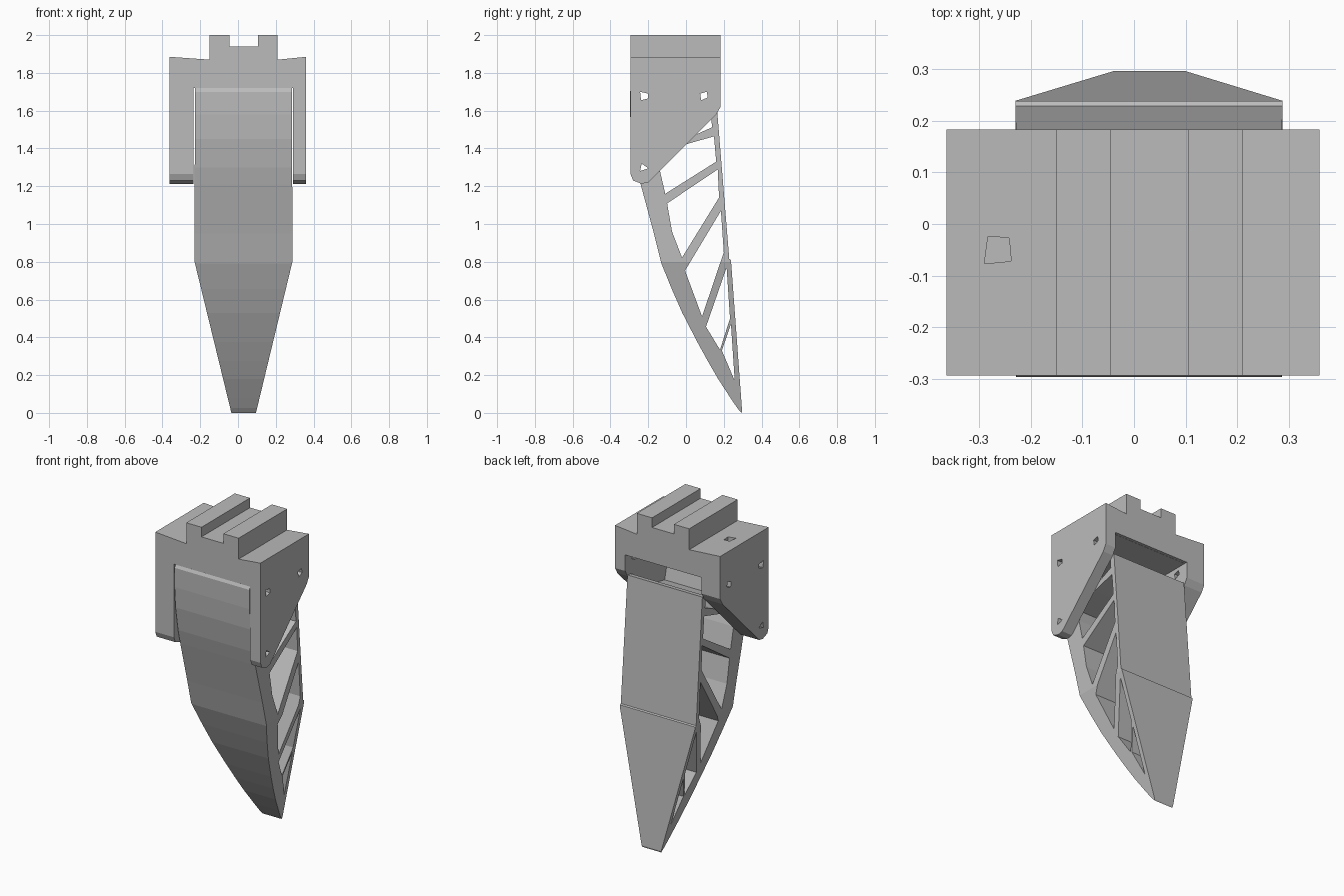
import bpy
import bmesh

cube = bpy.data.objects.get("Cube")
if cube:
    bpy.data.objects.remove(cube, do_unlink=True)

grey = bpy.data.materials.new("light grey plastic")
grey.use_nodes = True
colour = (0.5, 0.5, 0.5, 1)
grey.diffuse_color = colour
grey.node_tree.nodes["Principled BSDF"].inputs["Base Color"].default_value = colour


def prism(name, outline, axis, low, high):
    """Extrude an outline along an axis; outline is in the two other axes."""
    def place(point, t):
        co = list(point)
        co.insert(axis, t)
        return co
    bm = bmesh.new()
    face = bm.faces.new([bm.verts.new(place(p, low)) for p in outline])
    moved = bmesh.ops.extrude_face_region(bm, geom=[face])["geom"]
    shift = place((0, 0), high - low)
    bmesh.ops.translate(bm, vec=shift,
                        verts=[g for g in moved if isinstance(g, bmesh.types.BMVert)])
    bmesh.ops.recalc_face_normals(bm, faces=bm.faces)
    mesh = bpy.data.meshes.new(name)
    bm.to_mesh(mesh)
    bm.free()
    mesh.materials.append(grey)
    obj = bpy.data.objects.new(name, mesh)
    bpy.context.collection.objects.link(obj)
    return obj


def combine(obj, tools, operation):
    """Apply boolean tools to an object and remove them."""
    for tool in tools:
        mod = obj.modifiers.new("cut", "BOOLEAN")
        mod.operation = operation
        mod.solver = "EXACT"
        mod.object = tool
    graph = bpy.context.evaluated_depsgraph_get()
    mesh = bpy.data.meshes.new_from_object(obj.evaluated_get(graph))
    obj.modifiers.clear()
    obj.data = mesh
    for tool in tools:
        bpy.data.objects.remove(tool, do_unlink=True)


def bolt_holes():
    """Cutters for the three small cross holes."""
    holes = [
        [(-.243, 1.7), (-.2, 1.69), (-.2, 1.665), (-.238, 1.655)],
        [(.075, 1.69), (.11, 1.7), (.115, 1.67), (.08, 1.655)],
        [(-.243, 1.28), (-.2, 1.295), (-.235, 1.32)],
    ]
    return [prism("hole", h, 0, -1, 1) for h in holes]


# Bracket: U-shaped section with two rails on top
section = [(-.363, 1.2), (-.363, 1.885), (-.15, 1.87), (-.15, 2), (-.045, 2),
           (-.045, 1.94), (.105, 1.94), (.105, 2), (.21, 2), (.21, 1.87),
           (.36, 1.885), (.36, 1.2), (.29, 1.2), (.29, 1.72),
           (-.235, 1.72), (-.235, 1.2)]
bracket = prism("mounting_bracket", section, 1, -.294, .183)

# Side plates narrow to a rounded lower corner
plate_side = [(-.4, 2.1), (.3, 2.1), (.3, 1.62), (.183, 1.62), (.16, 1.58),
              (-.2, 1.22), (-.235, 1.213), (-.28, 1.23), (-.294, 1.265), (-.4, 1.27)]
combine(bracket, [prism("plate_shape", plate_side, 0, -1, 1)], "INTERSECT")
top_hole = [(-.29, -.077), (-.238, -.072), (-.242, -.027), (-.283, -.024)]
combine(bracket, bolt_holes() + [prism("top_hole", top_hole, 2, 1.78, 2.1)], "DIFFERENCE")

# Finger: curved front, nearly straight back with a small step
side = [(-.28, 1.73), (-.297, 1.7), (-.296, 1.58), (-.287, 1.45), (-.262, 1.3),
        (-.24, 1.21), (-.205, 1.08), (-.17, .95), (-.13, .79), (-.075, .655),
        (-.02, .53), (.06, .375), (.115, .275), (.17, .18), (.235, .08),
        (.272, .025), (.293, 0), (.297, .01), (.238, .81), (.229, .815),
        (.165, 1.6), (.165, 1.73)]
finger = prism("flexible_finger", side, 0, -.6, .6)

# Width tapers towards the tip
taper = [(-.035, -.1), (-.035, 0), (-.23, .8), (-.228, 1.8),
         (.286, 1.8), (.288, .8), (.095, 0), (.095, -.1)]
combine(finger, [prism("taper", taper, 1, -1, 1)], "INTERSECT")

# Open cells between the slanted ribs
cells = [
    [(-.2, 1.42), (.04, 1.468), (.138, 1.512), (.132, 1.585), (.3, 1.61),
     (.3, 1.719), (-.248, 1.719), (-.245, 1.6)],
    [(-.175, 1.38), (0, 1.422), (.148, 1.464), (.16, 1.33), (-.11, 1.16), (-.14, 1.29)],
    [(-.1, 1.109), (.168, 1.289), (.175, 1.14), (-.021, .822), (-.074, .96)],
    [(-.005, .753), (.185, 1.07), (.2, .85), (.085, .51)],
    [(.106, .456), (.215, .77), (.233, .5), (.18, .334)],
    [(.19, .33), (.238, .47), (.258, .17)],
]
combine(finger, [prism("cell", c, 0, -1, 1) for c in cells] + bolt_holes(), "DIFFERENCE")
